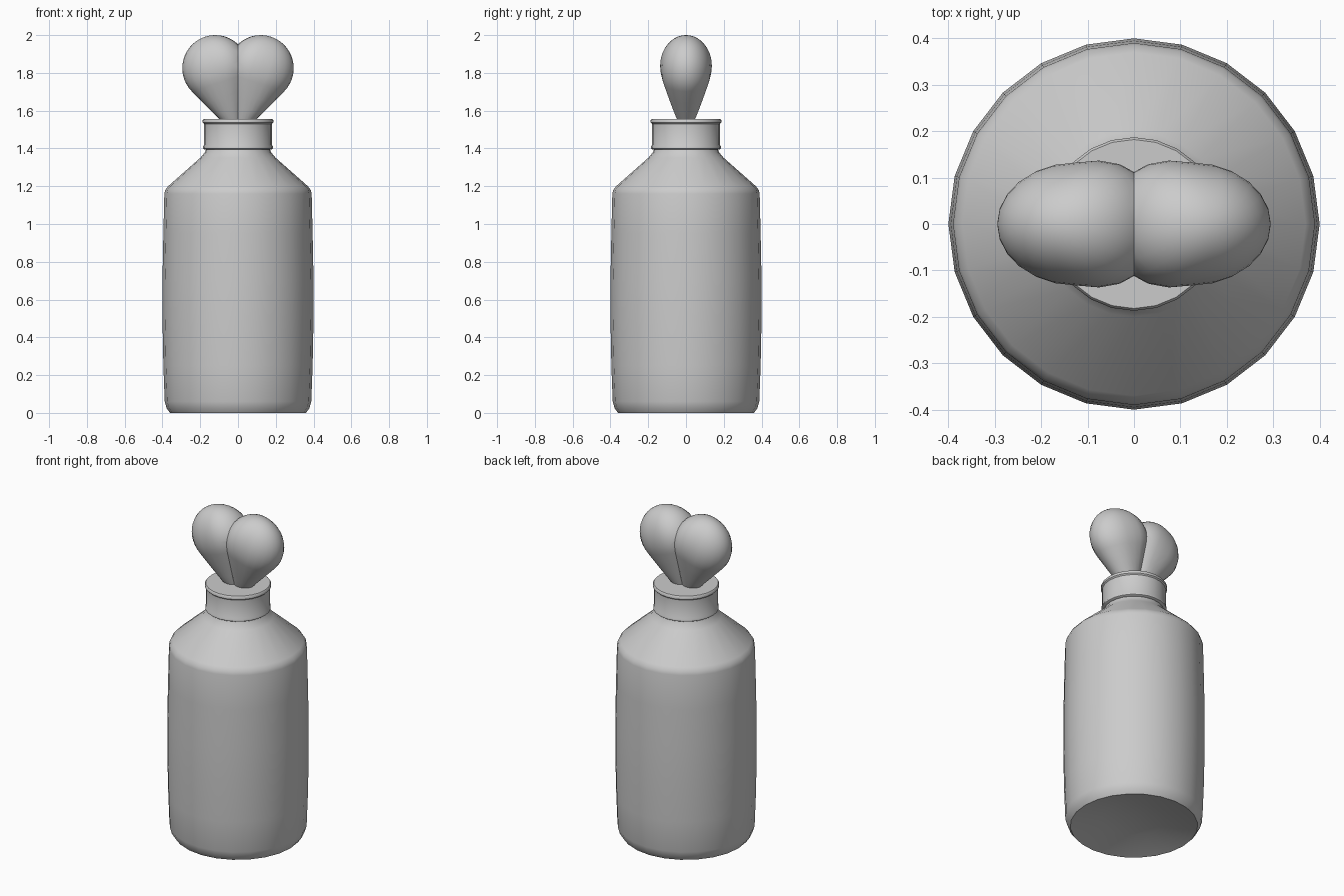
import bpy, bmesh, math
from mathutils import Matrix, Vector

if "Cube" in bpy.data.objects:
    bpy.data.objects.remove(bpy.data.objects["Cube"])

SEG = 24


def lathe(name, profile, shape=None, cut=False, angle=40):
    """Revolve (radius, z) points around z, optionally reshape each vertex."""
    bm = bmesh.new()
    rings = []
    for r, z in profile:
        ring = []
        for i in range(SEG):
            a = 2 * math.pi * i / SEG
            ring.append(bm.verts.new((r * math.cos(a), r * math.sin(a), z)))
        rings.append(ring)
    for lo, hi in zip(rings, rings[1:]):
        for i in range(SEG):
            j = (i + 1) % SEG
            bm.faces.new((lo[i], lo[j], hi[j], hi[i]))
    if shape:
        for v in bm.verts:
            v.co = shape(v.co)
    bmesh.ops.remove_doubles(bm, verts=bm.verts, dist=1e-5)
    if cut:
        # keep the x > 0 half, ready for mirroring
        bmesh.ops.bisect_plane(bm, geom=bm.verts[:] + bm.edges[:] + bm.faces[:],
                               plane_co=(0, 0, 0), plane_no=(-1, 0, 0), clear_outer=True)
    bmesh.ops.recalc_face_normals(bm, faces=bm.faces)
    me = bpy.data.meshes.new(name)
    bm.to_mesh(me)
    bm.free()
    ob = bpy.data.objects.new(name, me)
    bpy.context.collection.objects.link(ob)
    bpy.context.view_layer.objects.active = ob
    ob.select_set(True)
    bpy.ops.object.shade_smooth_by_angle(angle=math.radians(angle))
    ob.select_set(False)
    return ob


# bottle with slightly hollow base, bulged wall and sloped shoulder
lathe("bottle", [
    (0, 0.06), (0.18, 0.045), (0.345, 0.004), (0.36, 0), (0.378, 0.025), (0.388, 0.06),
    (0.395, 0.25), (0.40, 0.5), (0.40, 0.7), (0.395, 0.95), (0.39, 1.16),
    (0.385, 1.18), (0.37, 1.20), (0.20, 1.35), (0.175, 1.38), (0.168, 1.40), (0, 1.40)])

# ridged cap on the neck
lathe("cap", [
    (0, 1.395), (0.178, 1.395), (0.185, 1.40), (0.185, 1.41), (0.18, 1.418),
    (0.18, 1.53), (0.187, 1.537), (0.187, 1.55), (0.182, 1.556), (0, 1.556)])

# heart stopper: a tilted teardrop lobe, mirrored
R, TIP = 0.175, 0.387
END = math.pi / 2 + math.asin(R / TIP)
drop = [(R * math.sin(END * i / 14), R * math.cos(END * i / 14)) for i in range(15)]
r0, z0 = drop[-1]
drop += [(r0 * (1 - t), z0 + (-TIP - z0) * t) for t in (0.25, 0.5, 0.75, 1)]
drop[0] = (0, R)
TILT = Matrix.Rotation(math.atan2(0.12, 0.368), 4, 'Y')


def lobe(co):
    y = co.y * 0.76
    y *= 1 + 0.25 * max(0, -co.x / R)         # fuller towards the middle
    y *= 1 + 0.4 * max(0, -co.z / TIP) ** 2   # fuller towards the tip
    return TILT @ Vector((co.x, y, co.z)) + Vector((0.12, 0, 1.825))


heart = lathe("heart_stopper", drop, lobe, cut=True)
mod = heart.modifiers.new("mirror", 'MIRROR')
mod.use_axis[0] = True
mod.use_mirror_merge = False
